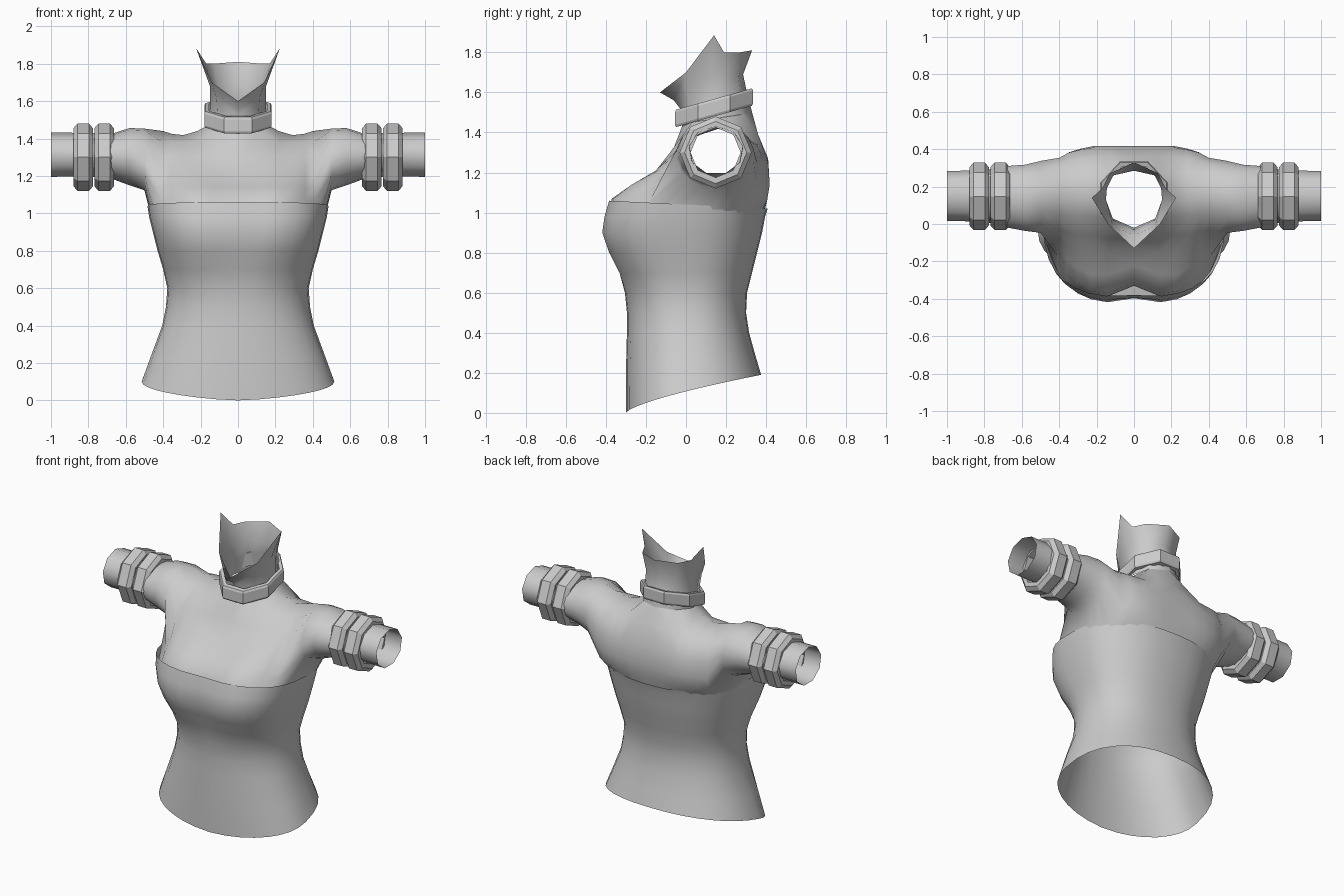
import bpy, bmesh, math
from mathutils import Vector

if "Cube" in bpy.data.objects:
    bpy.data.objects.remove(bpy.data.objects["Cube"])

grey = bpy.data.materials.new("plain_grey")
grey.diffuse_color = (0.6, 0.6, 0.6, 1)
grey.use_nodes = True
grey.node_tree.nodes["Principled BSDF"].inputs["Base Color"].default_value = grey.diffuse_color


def make(name, verts, faces, smooth=True, mirror=True):
    """Mesh object with outward normals, optionally mirrored across x."""
    bm = bmesh.new()
    vs = [bm.verts.new(v) for v in verts]
    for f in faces:
        bm.faces.new([vs[i] for i in f])
    bmesh.ops.delete(bm, geom=[v for v in bm.verts if not v.link_faces], context='VERTS')
    bmesh.ops.recalc_face_normals(bm, faces=bm.faces)
    mid = sum((v.co for v in bm.verts), Vector()) / len(bm.verts)
    if mirror:
        mid.x = 0
    if sum((f.calc_center_median() - mid).dot(f.normal) * f.calc_area() for f in bm.faces) < 0:
        bmesh.ops.reverse_faces(bm, faces=bm.faces)
    for f in bm.faces:
        f.smooth = smooth
    me = bpy.data.meshes.new(name)
    bm.to_mesh(me)
    bm.free()
    me.materials.append(grey)
    ob = bpy.data.objects.new(name, me)
    bpy.context.collection.objects.link(ob)
    if mirror:
        m = ob.modifiers.new("mirror", 'MIRROR')
        m.merge_threshold = 0.002
    return ob


def strip(rows, closed=False, wrap=False):
    """Vertices and quads joining rows of equal length."""
    n = len(rows[0])
    faces = []
    for r in range(len(rows) if wrap else len(rows) - 1):
        s = (r + 1) % len(rows)
        for c in range(n if closed else n - 1):
            d = (c + 1) % n
            faces.append((r * n + c, r * n + d, s * n + d, s * n + c))
    return [p for row in rows for p in row], faces


def half_ring(w, yf, yb, yc, p, dip):
    """Half torso outline, front centre to back centre, 17 points."""
    pts = []
    for i in range(17):
        t = math.pi * i / 16
        e = 2 / (p if i < 8 else 2.3)
        x = w * max(math.sin(t), 0) ** e if 0 < i < 16 else 0
        c = abs(math.cos(t)) ** e
        y = yc + (yf - yc) * c if i < 8 else yc + (yb - yc) * c
        if i < 8:
            y += dip * math.exp(-(x / 0.09) ** 2)
        pts.append((x, y))
    return pts


# bodice: z, half width, front, back, widest y, squareness, centre dip
levels = [
    (0.00, 0.515, -0.30, 0.375, -0.03, 2.2, 0),
    (0.20, 0.460, -0.30, 0.345, -0.02, 2.2, 0),
    (0.40, 0.405, -0.295, 0.315, 0.00, 2.2, 0),
    (0.50, 0.385, -0.295, 0.300, 0.01, 2.2, 0),
    (0.60, 0.378, -0.305, 0.305, 0.01, 2.3, 0),
    (0.70, 0.400, -0.340, 0.330, 0.02, 2.5, 0.01),
    (0.80, 0.430, -0.392, 0.355, 0.02, 2.7, 0.02),
    (0.90, 0.455, -0.427, 0.380, 0.02, 2.8, 0.03),
    (0.98, 0.475, -0.414, 0.395, 0.02, 2.8, 0.02),
    (1.04, 0.484, -0.390, 0.408, 0.02, 2.8, 0.01),
]
rows = []
for z, *shape in levels:
    row = []
    for x, y in half_ring(*shape):
        hem = 0.19 * max((y + 0.3) / 0.675, 0) ** 0.7 * max(0, 1 - z / 0.4)
        row.append((x, y, z + hem - (0.05 * y if z > 1 else 0)))
    rows.append(row)
make("bodice", *strip(rows))

# upper body: columns run from the chest over the shoulder to the back
base = [(x, y, 0.98) for x, y in half_ring(0.465, -0.40, 0.385, 0.02, 2.8, 0.07)]
front_z = (1.07, 1.14, 1.21, 1.30, 1.38)
front_y = [
    (-0.31, -0.22, -0.13, -0.07, 0),
    (-0.37, -0.27, -0.15, -0.08, 0),
    (-0.36, -0.27, -0.15, -0.06, 0.04),
    (-0.31, -0.235, -0.14, -0.055, 0.045),
    (-0.25, -0.19, -0.11, -0.045, 0.05),
    (-0.175, -0.12, -0.07, -0.03, 0.055),
]
back = [(0.28, 1.39), (0.36, 1.34), (0.41, 1.25), (0.418, 1.14), (0.405, 1.06)]
crown = [(0.15, 1.47), (0.15, 1.47), (0.15, 1.44), (0.16, 1.418), (0.17, 1.425), (0.17, 1.44)]
spread = (1, 1, 1, 0.97, 0.93, 0.86)
neck_rim = [(0, -0.02, 1.43), (0.115, 0.03, 1.45), (0.16, 0.15, 1.47),
            (0.158, 0.18, 1.475), (0.115, 0.28, 1.49), (0, 0.33, 1.50)]
cols = []
for i in range(6):
    a, b = base[i], base[16 - i]
    xs = [a[0] + (b[0] - a[0]) * j / 12 for j in range(13)]
    col = [a] + [(xs[j + 1], front_y[i][j], front_z[j]) for j in range(5)]
    col.append((xs[6], *crown[i]))
    for j, (y, z) in enumerate(back):
        lift = (0, 0.05, 0.02, 0, 0)[j] if i < 2 else 0
        col.append((xs[j + 7], 0.15 + (y - 0.15) * spread[i] ** (1 + 0.3 * j), z + lift))
    col.append(b)
    cols.append(col)
cols[0][5], cols[0][7] = neck_rim[0], neck_rim[5]
cols[1][5], cols[1][6], cols[1][7] = neck_rim[1], neck_rim[2], neck_rim[4]
verts, faces = strip(cols)
faces = [f for k, f in enumerate(faces) if k not in (5, 6)]     # neck opening

# arms: closed loops continuing the last column and the armhole edge
start = len(verts)
loop = list(range(5 * 13, 6 * 13)) + list(range(start, start + 5))
verts += [base[i] for i in range(11, 5, -1)][1:]
for x, yc, zc, ry, rz in [(0.50, 0.145, 1.288, 0.195, 0.165), (0.58, 0.14, 1.303, 0.180, 0.153),
                          (0.67, 0.145, 1.305, 0.168, 0.122), (0.80, 0.15, 1.31, 0.14, 0.12),
                          (1.00, 0.15, 1.31, 0.135, 0.122)]:
    new = list(range(len(verts), len(verts) + 18))
    for k in range(18):
        a = math.radians(20 * k - 30)
        s = 0.94 if k % 2 and x > 0.7 else 1
        verts.append((x, yc - ry * s * math.cos(a), zc + rz * s * math.sin(a)))
    for k in range(18):
        m = (k + 1) % 18
        faces.append((loop[k], loop[m], new[m], new[k]))
    loop = new
make("upper_body_and_arms", verts, faces)

# neck with a flared, pointed upper edge
neck = [
    neck_rim,
    [(0, -0.03, 1.52), (0.11, 0.02, 1.53), (0.15, 0.13, 1.56),
     (0.15, 0.18, 1.57), (0.11, 0.27, 1.60), (0, 0.30, 1.62)],
    [(0, -0.06, 1.56), (0.115, 0, 1.62), (0.15, 0.13, 1.68),
     (0.145, 0.19, 1.69), (0.11, 0.26, 1.69), (0, 0.285, 1.69)],
    [(0, -0.13, 1.60), (0.14, 0, 1.70), (0.225, 0.14, 1.885),
     (0.17, 0.19, 1.80), (0.13, 0.27, 1.80), (0, 0.33, 1.81)],
]
make("neck", *strip(neck))

# collar: tilted eight-sided band
rows = []
for s, h in [(0.97, 0), (1, 0.012), (1, 0.075), (0.97, 0.087), (0.86, 0.087), (0.86, 0)]:
    row = []
    for k in range(8):
        a = math.radians(45 * k + 22.5)
        y = 0.14 + 0.211 * s * math.sin(a)
        row.append((0.195 * s * math.cos(a), y, 1.48 + 0.28 * (y - 0.14) + h))
    rows.append(row)
make("collar", *strip(rows, closed=True, wrap=True), smooth=False, mirror=False)

# arm bands: two chamfered eight-sided rings, mirrored to the other arm
for name, a, b in [("inner_arm_band", 0.663, 0.768), ("outer_arm_band", 0.775, 0.88)]:
    rows = []
    for x, r in [(a, 0.155), (a + 0.022, 0.18), (b - 0.022, 0.18), (b, 0.155), (b, 0.125), (a, 0.125)]:
        rows.append([(x, 0.148 + r * math.cos(k * math.pi / 4), 1.30 + r * math.sin(k * math.pi / 4))
                     for k in range(8)])
    make(name, *strip(rows, closed=True, wrap=True), smooth=False)
